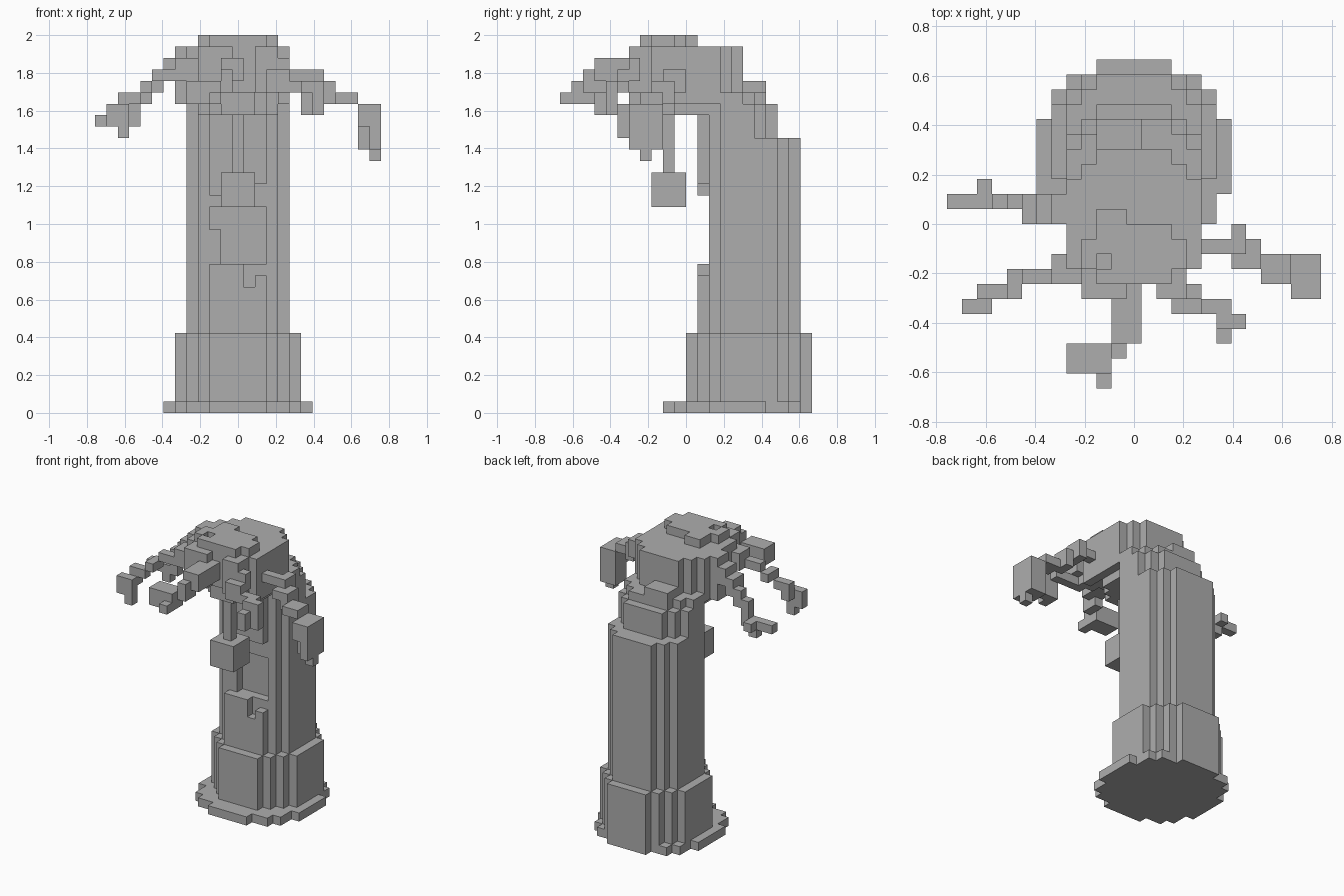
import bpy
import bmesh
from itertools import product
from mathutils import Vector

UNIT = 2 / 33  # edge length of one block

cube = bpy.data.objects.get("Cube")
if cube:
    bpy.data.objects.remove(cube, do_unlink=True)

stone = bpy.data.materials.new("stone_grey")
stone.use_nodes = True
GREY = (0.42, 0.42, 0.42, 1)
stone.diffuse_color = GREY
stone.node_tree.nodes["Principled BSDF"].inputs["Base Color"].default_value = GREY


def box(x0, x1, y0, y1, z0, z1):
    """Blocks from column x0 to x1 inclusive, between the y and z edges."""
    return set(product(range(x0, x1 + 1), range(y0, y1), range(z0, z1)))


def boxes(*sizes):
    return set().union(*(box(*size) for size in sizes))


def disc(radius, centre, z0, z1):
    """Stepped round slab whose middle lies at y = centre."""
    return {(x, y, z) for x, y, z in box(-7, 7, -8, 12, z0, z1)
            if x * x + (y + 0.5 - centre) ** 2 <= radius * radius}


def build(name, cells):
    """Skin the blocks with outer faces only and merge the flat areas."""
    bm = bmesh.new()
    for cell in sorted(cells):
        middle = Vector(cell) + Vector((0, 0.5, 0.5))
        for axis, sign in product(range(3), (-1, 1)):
            step = Vector((0, 0, 0))
            step[axis] = sign
            if tuple(int(a + b) for a, b in zip(cell, step)) in cells:
                continue
            u = Vector((0, 0, 0))
            u[(axis + 1) % 3] = 0.5
            v = step.cross(u)
            face_mid = middle + step * 0.5
            corners = (-u - v, u - v, u + v, v - u)
            bm.faces.new([bm.verts.new((face_mid + c) * UNIT) for c in corners])
    bmesh.ops.remove_doubles(bm, verts=bm.verts, dist=UNIT / 100)
    bmesh.ops.dissolve_limit(bm, angle_limit=0.01, verts=bm.verts, edges=bm.edges)
    bmesh.ops.triangulate(bm, faces=[f for f in bm.faces if len(f.verts) > 4])
    mesh = bpy.data.meshes.new(name)
    bm.to_mesh(mesh)
    bm.free()
    mesh.materials.append(stone)
    obj = bpy.data.objects.new(name, mesh)
    bpy.context.collection.objects.link(obj)
    return obj


# Round foot and thick lower drum
build("base_plate", disc(6.5, 4.5, 0, 1))
build("lower_drum", disc(5.5, 5.5, 1, 7))

# Column with its stepped back and the ragged hollow in the front
column = disc(4.5, 5.5, 7, 24)
column |= disc(4.5, 5.5, 24, 27) & disc(4.5, 3.5, 24, 27)
column -= boxes((-2, 2, 1, 2, 13, 19), (-1, 2, 1, 2, 19, 20),
                (1, 1, 1, 2, 11, 13), (2, 2, 1, 2, 12, 13),
                (-2, 2, 2, 3, 16, 18), (-1, 2, 2, 3, 13, 16))
build("column", column)

# Shoulder leaning forward below the crown
build("shoulder", disc(4.5, 2.5, 27, 28) | box(-2, 0, 4, 7, 28, 29)
      | disc(3.5, 0.5, 26, 28))

# Crown with ragged edges and an uneven cap
crown = disc(4.5, 0.5, 28, 32)
crown |= boxes((-3, -1, -5, -3, 28, 32), (2, 3, -5, -3, 28, 32),
               (-5, -5, 0, 2, 27, 32), (-5, -4, -4, -2, 29, 31),
               (4, 4, -3, 0, 27, 32), (-4, -4, -3, -1, 30, 32))
crown |= boxes((-2, -1, -4, 1, 32, 33), (0, 2, -4, 0, 32, 33),
               (-3, 3, -3, -1, 32, 33))
crown -= box(-2, -2, -3, -2, 32, 33)
build("crown", crown)

# Lantern hanging from a chain
build("chain", box(0, 0, -2, -1, 21, 28))
build("lantern", box(-1, 1, -3, 0, 18, 21))

# Drooping strands, each running from the crown to its tip
build("right_rear_strand", boxes(
    (-6, -5, 0, 2, 29, 31), (-7, -7, 0, 2, 28, 30), (-8, -8, 1, 2, 27, 29),
    (-9, -9, 1, 2, 25, 28), (-10, -10, 1, 3, 25, 26),
    (-12, -10, 1, 2, 25, 26), (-10, -10, 1, 2, 24, 25)))
build("right_front_strand", boxes(
    (-7, -4, -4, -3, 29, 30), (-5, -4, -4, -2, 30, 31),
    (-8, -8, -5, -3, 28, 29), (-9, -9, -5, -4, 27, 28),
    (-10, -10, -5, -4, 26, 28), (-11, -10, -6, -5, 25, 27),
    (-10, -10, -6, -5, 24, 25)))
build("front_strand", boxes(
    (-1, 0, -8, -4, 29, 31), (-1, -1, -9, -7, 28, 30),
    (-4, -2, -10, -8, 27, 29), (-2, -2, -11, -10, 27, 28)))
build("left_front_strand", boxes(
    (2, 4, -5, -4, 29, 31), (3, 4, -6, -5, 28, 30), (5, 6, -6, -5, 28, 29),
    (6, 7, -7, -6, 26, 29), (6, 6, -8, -6, 26, 28)))
build("left_rear_strand", boxes(
    (4, 6, -2, -1, 29, 30), (7, 7, -2, 0, 28, 30), (7, 8, -3, -1, 28, 29),
    (9, 10, -4, -2, 27, 28), (8, 8, -3, -1, 27, 29),
    (11, 12, -4, -2, 23, 27), (12, 12, -5, -4, 23, 25),
    (11, 12, -5, -4, 25, 27), (12, 12, -4, -3, 22, 23)))
